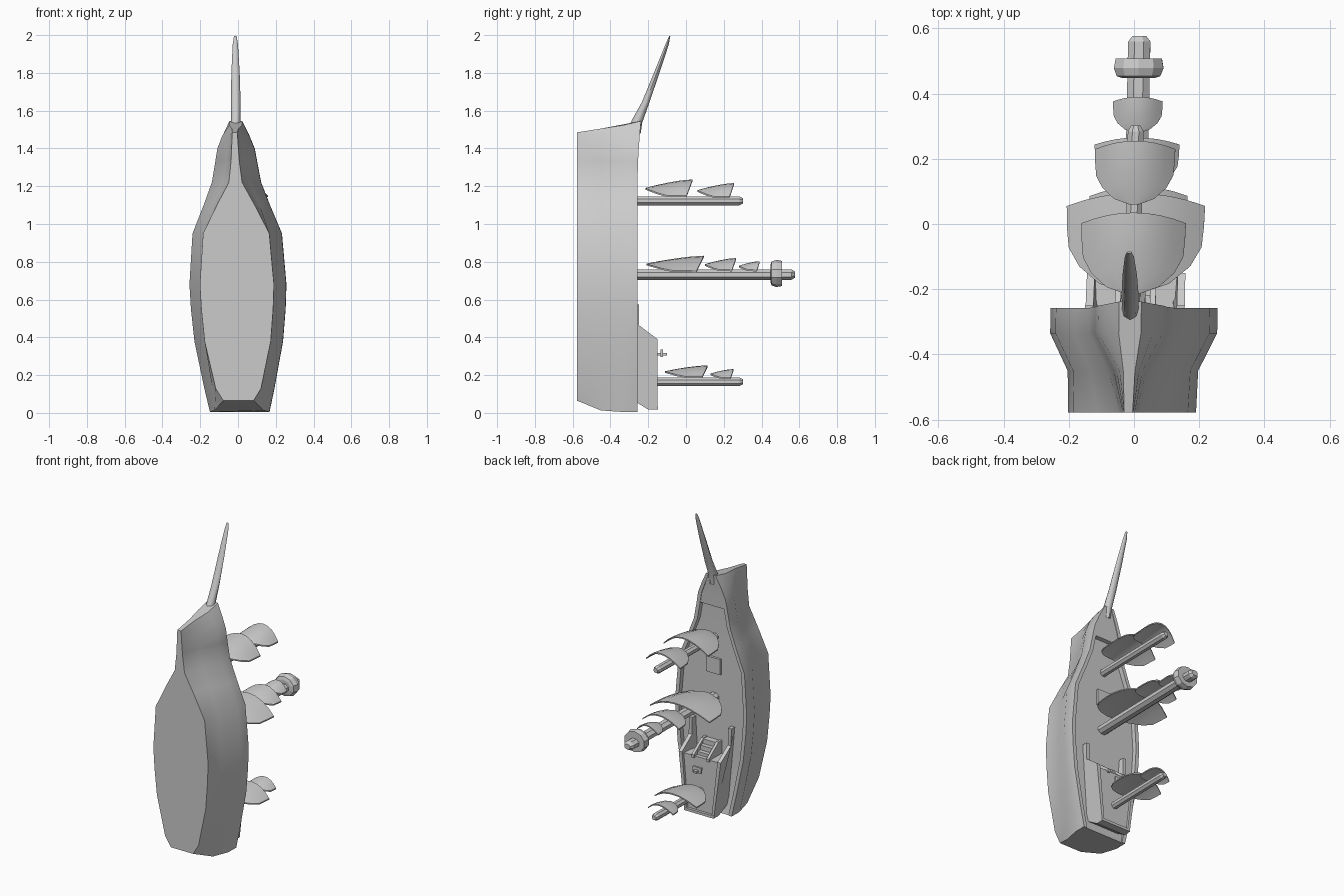
import bpy, bmesh, math

grey = bpy.data.materials.new("plain grey")
grey.diffuse_color = (0.6, 0.6, 0.6, 1)


def lean(v):
    # the whole ship leans very slightly off the vertical axis
    x, y, z = v
    return (x + 0.02 * (y + 0.26) + 0.01 - 0.014 * z, y, z)


def make(name, bm, angle=None):
    bmesh.ops.recalc_face_normals(bm, faces=bm.faces)
    for v in bm.verts:
        v.co = lean(v.co)
    me = bpy.data.meshes.new(name)
    bm.to_mesh(me)
    bm.free()
    me.materials.append(grey)
    if angle:
        for p in me.polygons:
            p.use_smooth = True
        me.set_sharp_from_angle(angle=math.radians(angle))
    ob = bpy.data.objects.new(name, me)
    bpy.context.collection.objects.link(ob)
    return ob


def loft(name, rings, angle=None):
    bm = bmesh.new()
    vs = [[bm.verts.new(p) for p in r] for r in rings]
    n = len(vs[0])
    for a, b in zip(vs, vs[1:]):
        for i in range(n):
            j = (i + 1) % n
            bm.faces.new((a[i], a[j], b[j], b[i]))
    bm.faces.new(vs[0])
    bm.faces.new(vs[-1])
    return make(name, bm, angle)


def slab(name, prof, x0, x1, taper=0.0):
    # side profile (y, z) spanned between two x positions, narrowing to the stern
    f = lambda x, z: x * (1 - taper * max(0, 0.4 - z))
    return loft(name, [[(f(x, z), y, z) for y, z in prof] for x in (x0, x1)])


def box(name, x0, x1, y0, y1, z0, z1):
    return slab(name, [(y0, z0), (y1, z0), (y1, z1), (y0, z1)], x0, x1)


# Hull: z, keel half width, mid half width, deck half width, rim y, deck depth
stations = [
    (0.005, 0.08, 0.13, 0.157, -0.257, 0.005),
    (0.13, 0.12, 0.14, 0.185, -0.257, 0.03),
    (0.38, 0.175, 0.18, 0.234, -0.257, 0.03),
    (0.55, 0.19, 0.195, 0.25, -0.257, 0.03),
    (0.68, 0.196, 0.2, 0.256, -0.257, 0.03),
    (0.95, 0.175, 0.18, 0.236, -0.257, 0.03),
    (1.10, 0.10, 0.125, 0.175, -0.257, 0.03),
    (1.22, 0.035, 0.07, 0.13, -0.257, 0.03),
    (1.33, 0.022, 0.05, 0.11, -0.254, 0.03),
    (1.333, 0.022, 0.05, 0.11, -0.254, 0.004),
    (1.40, 0.018, 0.04, 0.098, -0.25, 0.004),
    (1.47, 0.015, 0.03, 0.07, -0.245, 0.004),
    (1.525, 0.013, 0.018, 0.034, -0.238, 0.002),
]
slant = {0: (0.06, 0.008, 0.0, 0.0), 11: (-0.015, -0.005, 0, 0),
         12: (-0.04, -0.02, -0.003, 0.02)}
rings = []
for k, (z, b, m, w, top, d) in enumerate(stations):
    s = slant.get(k, (0, 0, 0, 0))
    i = max(w - 0.024, w * 0.5)
    half = [(b, -0.578, z + s[0]), (m, -0.45, z + s[1]), (w, -0.335, z + s[2]),
            (w, top, z + s[3]), (i, top, z + s[3]), (i, top - d, z + s[3])]
    rings.append(half + [(-x, y, zz) for x, y, zz in reversed(half)])
loft("hull", rings, 30)

# Bowsprit: tapering spar, centre y, z, half width, half depth
spar = [(-0.275, 1.49, 0.03, 0.035), (-0.258, 1.545, 0.025, 0.026),
        (-0.215, 1.64, 0.026, 0.018), (-0.155, 1.80, 0.022, 0.013),
        (-0.10, 1.95, 0.014, 0.008), (-0.086, 1.995, 0.007, 0.003)]
loft("bowsprit", [[(w * math.cos(a), y + d * math.sin(a), z - 0.35 * d * math.sin(a))
                   for a in [math.tau * i / 8 for i in range(8)]]
                  for y, z, w, d in spar], 50)

# Stern cabin, its side walls, stair and wheel
slab("stern_cabin", [(-0.285, 0.07), (-0.2, 0.02), (-0.165, 0.02), (-0.165, 0.38),
                     (-0.285, 0.38)], -0.13, 0.13, 0.8)
wall = [(-0.285, 0.07), (-0.2, 0.018), (-0.15, 0.018), (-0.15, 0.39), (-0.25, 0.465),
        (-0.25, 0.575), (-0.285, 0.575)]
rail = [(-0.285, 0.37), (-0.155, 0.37), (-0.155, 0.39), (-0.25, 0.465), (-0.285, 0.465)]
for s, side in ((-1, "left"), (1, "right")):
    slab("cabin_wall_" + side, wall, s * 0.128, s * 0.152, 0.8)
    slab("stair_rail_" + side, rail, s * 0.045, s * 0.062)
for i in range(3):
    box("stair_step", -0.045, 0.045, -0.285, -0.19 - 0.028 * i, 0.37, 0.40 + 0.03 * i)
box("stern_sill", -0.105, 0.105, -0.2, -0.148, 0.018, 0.035)
box("wheel_post", -0.012, 0.012, -0.17, -0.10, 0.303, 0.317)
box("wheel", -0.03, 0.03, -0.135, -0.122, 0.297, 0.335)

# Deck hatch
box("deck_hatch", -0.05, 0.05, -0.29, -0.272, 0.89, 0.99)


def turned(name, z, prof, n=8, sq=1.0, angle=None):
    # (y, radius) profile turned round a mast axis
    loft(name, [[(r * math.cos(a), y, z + sq * r * math.sin(a))
                 for a in [math.tau * (i + 0.5) / n for i in range(n)]]
                for y, r in prof], angle)


# Masts and crow's nest
for name, z, y0, y1, r in (("fore_mast", 1.122, -0.29, 0.302, 0.026),
                           ("main_mast", 0.732, -0.29, 0.577, 0.037),
                           ("mizzen_mast", 0.165, -0.17, 0.302, 0.025)):
    turned(name, z, [(y0, r), (y1 - 0.018, r), (y1, r * 0.6)],
           8, 0.8 if r > 0.03 else 0.95)
turned("crows_nest", 0.738, [(0.447, 0.05), (0.453, 0.07), (0.478, 0.08),
                             (0.508, 0.074), (0.508, 0.05)], 10, 0.9)


def sail(name, y0, y1, half, ztop, zlow):
    # billowed sheet: bulges to the bow at the centre, sides swept back
    bm = bmesh.new()
    h = y1 - y0
    drop = ztop - zlow
    rows = ((0.0, 0.12), (0.1, 0.5), (0.3, 0.8), (0.52, 0.96), (0.75, 0.99), (1.0, 1.0))
    cols = [i / 4 for i in range(-4, 5)]
    sides = []
    for off in (0.0, -0.008):
        grid = []
        for t, w in rows:
            zc = ztop - 0.48 * drop * (1 - t) ** 1.5
            row = []
            for u in cols:
                x = u * w * half
                y = y0 + h * t - 0.13 * h * u * u * t
                z = zc - (0.92 - 0.25 * (1 - t)) * drop * (u * w) ** 2 + off
                row.append(bm.verts.new((x, y, z)))
            grid.append(row)
        sides.append(grid)
        for a, b in zip(grid, grid[1:]):
            for i in range(8):
                bm.faces.new((a[i], a[i + 1], b[i + 1], b[i]))
    loops = [g[0] + [r[-1] for r in g[1:]] + g[-1][-2::-1] + [r[0] for r in g[-2:0:-1]]
             for g in sides]
    n = len(loops[0])
    for i in range(n):
        j = (i + 1) % n
        bm.faces.new((loops[0][i], loops[0][j], loops[1][j], loops[1][i]))
    make(name, bm, 30)


# Sails: bottom y, top y, half width, front z, rear z
for args in (("fore_lower_sail", -0.215, 0.035, 0.16, 1.236, 1.142),
             ("fore_upper_sail", 0.06, 0.255, 0.123, 1.217, 1.138),
             ("main_lower_sail", -0.21, 0.095, 0.212, 0.832, 0.745),
             ("main_upper_sail", 0.10, 0.265, 0.13, 0.82, 0.752),
             ("main_royal_sail", 0.28, 0.39, 0.076, 0.803, 0.753),
             ("mizzen_lower_sail", -0.11, 0.115, 0.15, 0.252, 0.187),
             ("mizzen_upper_sail", 0.13, 0.252, 0.09, 0.232, 0.183)):
    sail(*args)
